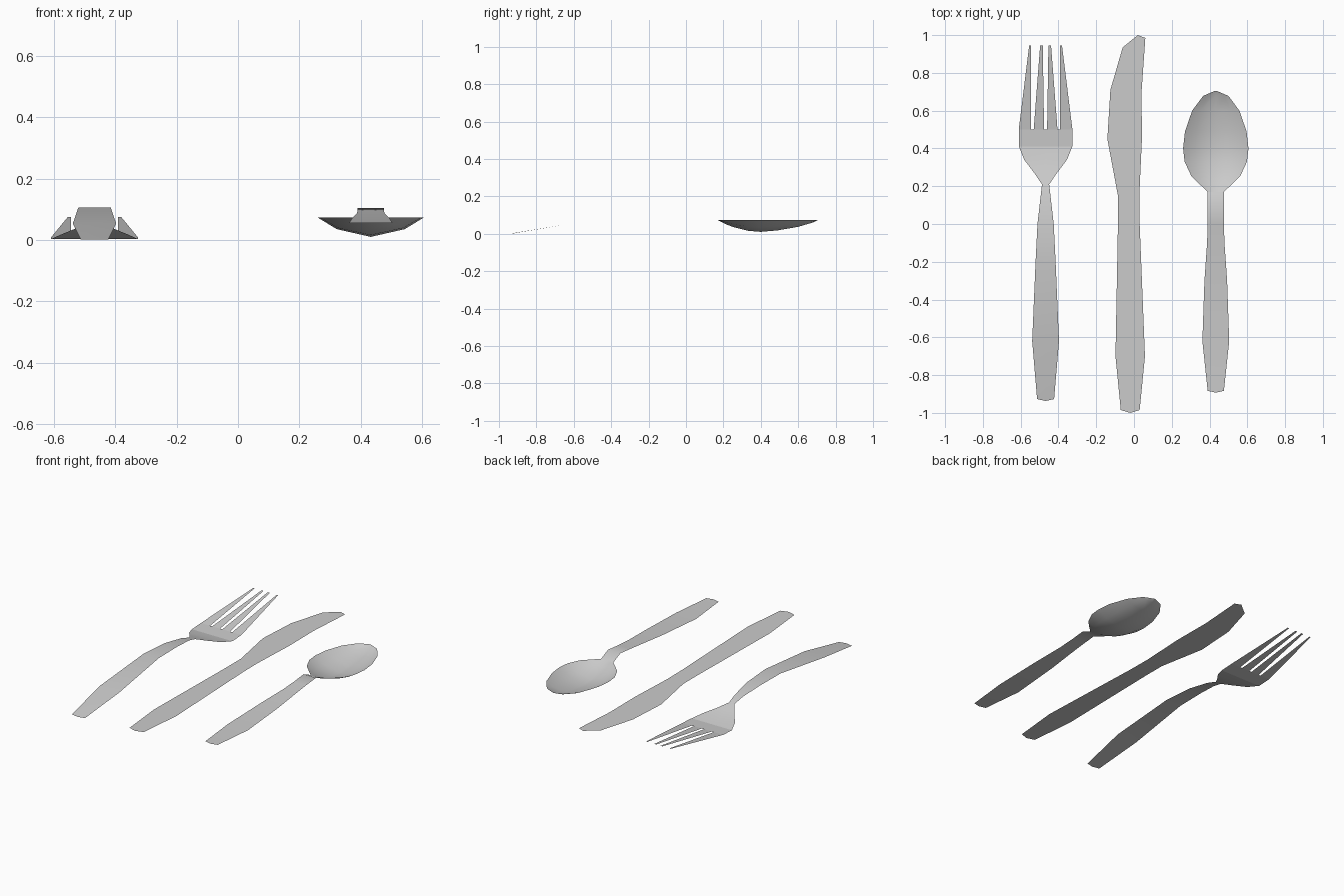
import bpy, math

if "Cube" in bpy.data.objects:
    bpy.data.objects.remove(bpy.data.objects["Cube"])


def make(name, verts, faces):
    """Thin sheet object from verts and faces, shaded smooth across gentle bends."""
    me = bpy.data.meshes.new(name)
    me.from_pydata(verts, [], faces)
    me.update()
    ob = bpy.data.objects.new(name, me)
    bpy.context.collection.objects.link(ob)
    bpy.ops.object.select_all(action='DESELECT')
    ob.select_set(True)
    bpy.context.view_layer.objects.active = ob
    bpy.ops.object.shade_smooth_by_angle(angle=math.radians(50))
    return ob


def add_rows(verts, faces, rows):
    """Join successive rows of equal point count into quads facing up."""
    base, n = len(verts), len(rows[0])
    for r in rows:
        verts.extend(r)
    for j in range(len(rows) - 1):
        for i in range(n - 1):
            a = base + j * n + i
            faces.append((a, a + 1, a + n + 1, a + n))


def strip(cx, stations, bulge):
    """Rows of left, middle, right points; first row is pushed out in the middle."""
    return [[(cx - w, y, z), (cx, y - (bulge if k == 0 else 0), z), (cx + w, y, z)]
            for k, (y, w, z) in enumerate(stations)]


# Fork: arched handle widening into the head
FX = -0.468
fork = [(-0.927, 0.045, 0.001), (-0.62, 0.071, 0.053), (-0.2, 0.053, 0.105),
        (0.0, 0.043, 0.099), (0.14, 0.027, 0.08), (0.21, 0.019, 0.06),
        (0.27, 0.06, 0.038), (0.34, 0.113, 0.016), (0.41, 0.141, 0.003)]
v, f = [], []
add_rows(v, f, strip(FX, fork, 0.01))
# Fork root band, split where the tines start
root = [-0.142, -0.077, -0.063, -0.008, 0.008, 0.063, 0.077, 0.142]
add_rows(v, f, [[(FX + x, 0.41, 0.003) for x in root],
                [(FX + x, 0.5, 0.008) for x in root]])
# Fork tines: two shapes mirrored
for x0, x1, t0, t1 in [(-0.142, -0.077, -0.087, -0.077), (-0.063, -0.008, -0.029, -0.015)]:
    for s in (1, -1):
        lo, hi = sorted((s * x0, s * x1))
        tl, th = sorted((s * t0, s * t1))
        add_rows(v, f, [[(FX + lo, 0.5, 0.008), (FX + hi, 0.5, 0.008)],
                        [(FX + tl, 0.945, 0.075), (FX + th, 0.945, 0.075)]])
make("fork", v, f)

# Knife: flat outline
outline = [(-0.07, -0.985), (-0.02, -1.0), (0.03, -0.985), (0.058, -0.7), (0.03, 0.0),
           (0.028, 0.15), (0.042, 0.45), (0.04, 0.7), (0.06, 0.985), (0.02, 1.0),
           (-0.06, 0.935), (-0.125, 0.71), (-0.141, 0.45), (-0.085, 0.15),
           (-0.085, 0.0), (-0.098, -0.7)]
make("knife", [(x, y, 0.056) for x, y in outline], [tuple(range(len(outline)))])

# Spoon: handle
SX, RIM = 0.433, 0.073
handle = [(-0.883, 0.043, 0.055), (-0.62, 0.071, 0.055), (-0.3, 0.06, 0.072),
          (-0.1, 0.046, 0.085), (0.0, 0.043, 0.094), (0.1, 0.043, 0.104), (0.17, 0.043, RIM)]
v, f = [], []
add_rows(v, f, strip(SX, handle, 0.01))
make("spoon_handle", v, f)
# Spoon: dished bowl with a level rim
bowl = [(0.17, 0.043, RIM), (0.215, 0.09, 0.05), (0.255, 0.13, 0.035), (0.33, 0.165, 0.016),
        (0.4, 0.173, 0.01), (0.49, 0.163, 0.018), (0.6, 0.125, 0.037),
        (0.678, 0.067, 0.06), (0.705, 0.004, RIM)]
v, f = [], []
add_rows(v, f, [[(SX + k * w, y, RIM - d * (RIM - z))
                 for k, d in ((-1, 0), (-0.64, 0.6), (0, 1), (0.64, 0.6), (1, 0))]
                for y, w, z in bowl])
make("spoon_bowl", v, f)
